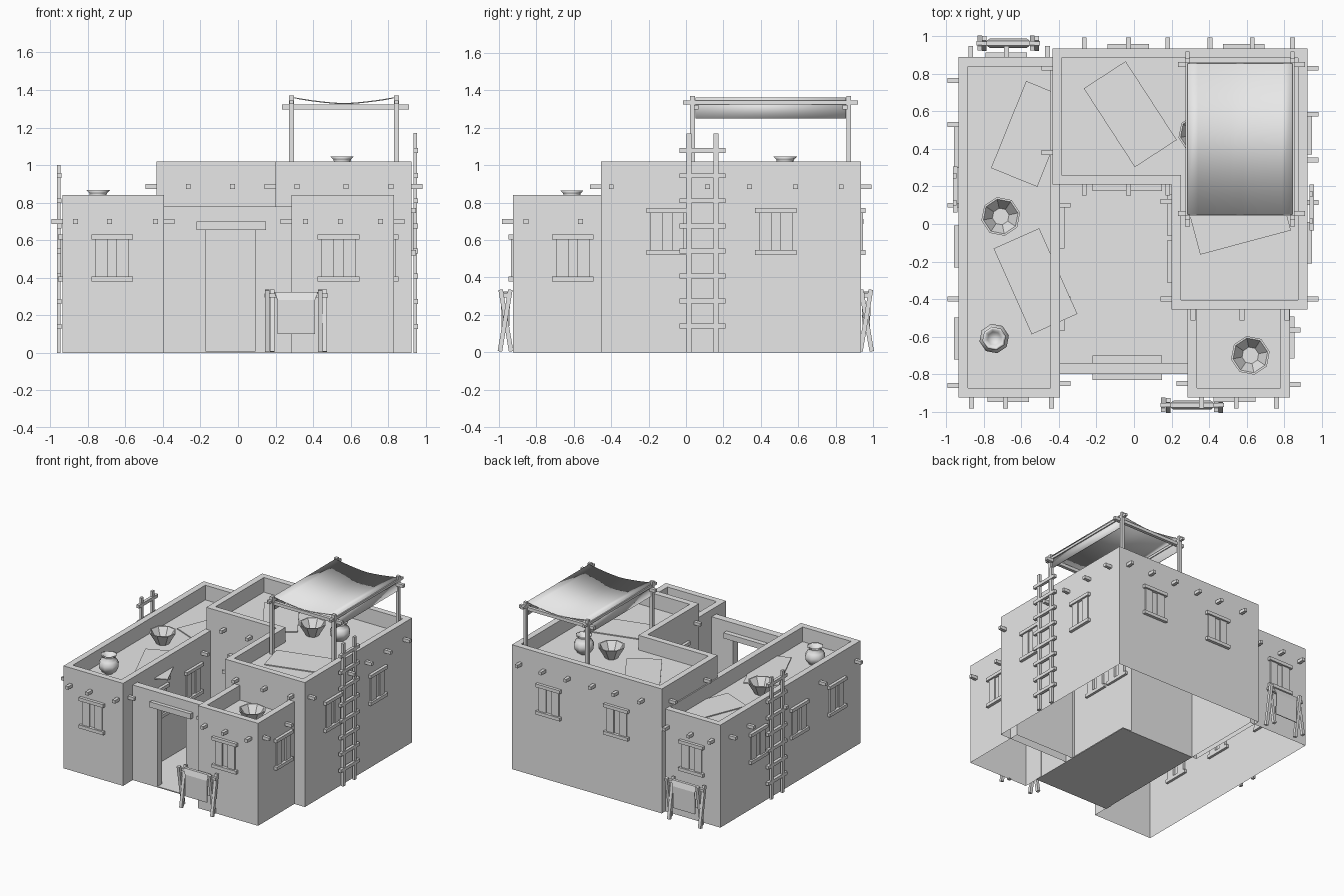
import bpy, bmesh, math
from mathutils import Vector, Matrix

cube = bpy.data.objects.get("Cube")
if cube:
    bpy.data.objects.remove(cube, do_unlink=True)

clay = bpy.data.materials.new("plain_clay")
clay.use_nodes = True
clay.diffuse_color = (0.8, 0.8, 0.8, 1)
clay.node_tree.nodes["Principled BSDF"].inputs["Base Color"].default_value = (0.8, 0.8, 0.8, 1)


def finish(name, bm, smooth=False):
    bmesh.ops.recalc_face_normals(bm, faces=bm.faces)
    mesh = bpy.data.meshes.new(name)
    bm.to_mesh(mesh)
    bm.free()
    mesh.materials.append(clay)
    obj = bpy.data.objects.new(name, mesh)
    bpy.context.collection.objects.link(obj)
    if smooth:
        for p in mesh.polygons:
            p.use_smooth = True
    return obj


def add_box(bm, center, size, turn=None):
    m = Matrix.Translation(center) @ (turn or Matrix()) @ Matrix.Diagonal((*size, 1))
    bmesh.ops.create_cube(bm, size=1, matrix=m)


def span(bm, x0, x1, y0, y1, z0, z1):
    add_box(bm, ((x0 + x1) / 2, (y0 + y1) / 2, (z0 + z1) / 2), (x1 - x0, y1 - y0, z1 - z0))


def add_pole(bm, a, b, t=0.026):
    a, b = Vector(a), Vector(b)
    d = b - a
    add_box(bm, (a + b) / 2, (t, t, d.length), d.to_track_quat('Z', 'X').to_matrix().to_4x4())


# Block with a raised parapet around a sunken flat roof, open underneath
def block(name, outer, inner, top, roof):
    bm = bmesh.new()
    rings = [[bm.verts.new((x, y, z)) for x, y in pts]
             for pts, z in ((outer, 0), (outer, top), (inner, top), (inner, roof))]
    n = len(outer)
    for a, b in zip(rings, rings[1:]):
        for i in range(n):
            j = (i + 1) % n
            bm.faces.new((a[i], a[j], b[j], b[i]))
    bm.faces.new(rings[-1])
    finish(name, bm)


def rect(x0, x1, y0, y1, inset=0.0):
    x0, x1, y0, y1 = x0 + inset, x1 - inset, y0 + inset, y1 - inset
    return [(x0, y0), (x1, y0), (x1, y1), (x0, y1)]


def ell(i):
    return [(-0.435 + i, 0.21 + i), (0.2 + i, 0.21 + i), (0.2 + i, -0.455 + i),
            (0.925 - i, -0.455 + i), (0.925 - i, 0.935 - i), (-0.435 + i, 0.935 - i)]


LOW, HIGH = 0.72, 0.9
left_wing = (-0.935, -0.395, -0.925, 0.89)
front_room = (0.285, 0.83, -0.925, -0.38)
block("left_wing", rect(*left_wing), rect(*left_wing, 0.05), 0.84, LOW)
block("front_room", rect(*front_room), rect(*front_room, 0.05), 0.84, LOW)
block("upper_block", ell(0), ell(0.05), 1.02, HIGH)

# Courtyard wall with doorway, and floor
bm = bmesh.new()
span(bm, -0.4, -0.17, -0.8, -0.74, 0, 0.78)
span(bm, 0.09, 0.29, -0.8, -0.74, 0, 0.78)
span(bm, -0.17, 0.09, -0.8, -0.74, 0.66, 0.78)
finish("courtyard_wall", bm)
bm = bmesh.new()
span(bm, -0.395, 0.285, -0.8, 0.21, 0.0, 0.008)
finish("courtyard_floor", bm)
bm = bmesh.new()
span(bm, -0.22, 0.15, -0.83, -0.7, 0.655, 0.7)
span(bm, -0.22, 0.15, 0.175, 0.22, 0.655, 0.7)
finish("door_lintels", bm)

# Outward facing walls: x/y normal and wall position
DIRS = {'F': (0, -1), 'B': (0, 1), 'R': (1, 0), 'L': (-1, 0)}


def on_wall(bm, side, wall, along, z, wide, high, out):
    dx, dy = DIRS[side]
    inner = 0.02
    mid = wall + (dx + dy) * (out - inner) / 2
    if dx:
        add_box(bm, (mid, along, z), (out + inner, wide, high))
    else:
        add_box(bm, (along, mid, z), (wide, out + inner, high))


# Windows: lintel, sill and two narrow panels
windows = [('F', -0.925, 0.505, (-0.67, 0.535)), ('R', 0.83, 0.505, (-0.605,)),
           ('R', 0.925, 0.645, (-0.1, 0.48)), ('B', 0.935, 0.645, (-0.03, 0.585)),
           ('B', 0.89, 0.505, (-0.68,)), ('L', -0.935, 0.505, (-0.61, -0.12, 0.41)),
           ('R', -0.395, 0.505, (-0.46, -0.02)), ('L', 0.2, 0.645, (-0.2, 0.05))]
bm = bmesh.new()
for side, wall, z, places in windows:
    for p in places:
        for s in (-1, 1):
            on_wall(bm, side, wall, p, z + s * 0.112, 0.222, 0.027, 0.024)
            on_wall(bm, side, wall, p + s * 0.057, z, 0.066, 0.2, 0.01)
finish("windows", bm)

# Projecting roof beam ends
beams = [('F', -0.925, 0.7, (-0.865, -0.685, -0.44, 0.36, 0.545, 0.76)),
         ('L', -0.935, 0.7, (0.765, 0.53, 0.1, -0.4, -0.86)),
         ('R', -0.395, 0.7, (-0.85, -0.4, 0.1)), ('B', 0.89, 0.7, (-0.87, -0.68, -0.46)),
         ('R', 0.83, 0.7, (-0.855, -0.565)), ('L', 0.285, 0.7, (-0.85,)),
         ('F', -0.455, 0.885, (0.315, 0.575, 0.815)), ('F', 0.21, 0.885, (-0.265, -0.03, 0.18)),
         ('B', 0.935, 0.885, (-0.265, -0.03, 0.18, 0.405, 0.63, 0.845)),
         ('R', 0.925, 0.885, (-0.4, 0.115, 0.34, 0.585, 0.83)),
         ('L', -0.435, 0.885, (0.38, 0.83)), ('L', 0.2, 0.885, (-0.4, 0.12))]
bm = bmesh.new()
for side, wall, z, places in beams:
    for p in places:
        on_wall(bm, side, wall, p, z, 0.026, 0.026, 0.058)
finish("beam_ends", bm)


# Ladders against the side walls
def ladder(name, x, y, height, rungs):
    bm = bmesh.new()
    for s in (-1, 1):
        add_box(bm, (x, y + s * 0.072, height / 2), (0.02, 0.028, height))
    for i in range(rungs):
        add_box(bm, (x + 0.003, y, 0.14 + i * 0.134), (0.024, 0.245, 0.026))
    finish(name, bm)


ladder("right_ladder", 0.945, 0.088, 1.17, 8)
ladder("left_ladder", -0.955, 0.185, 1.0, 7)

# Mats on the roofs
mats = [(-0.545, 0.48, LOW, 68), (-0.525, -0.305, LOW, -66),
        (-0.02, 0.585, HIGH, -57), (0.56, 0.03, HIGH, 15)]
for x, y, z, a in mats:
    bm = bmesh.new()
    add_box(bm, (x, y, z + 0.004), (0.5, 0.266, 0.008), Matrix.Rotation(math.radians(a), 4, 'Z'))
    finish("roof_mat", bm)


# Jars and bowls turned from profiles
def lathe(name, profile, place, smooth):
    bm = bmesh.new()
    verts = [bm.verts.new((r, 0, z)) for r, z in profile]
    edges = [bm.edges.new(p) for p in zip(verts, verts[1:])]
    bmesh.ops.spin(bm, geom=verts + edges, cent=(0, 0, 0), axis=(0, 0, 1),
                   angle=math.tau, steps=8)
    bmesh.ops.remove_doubles(bm, verts=bm.verts, dist=0.0005)
    bmesh.ops.rotate(bm, verts=bm.verts, matrix=Matrix.Rotation(0.2, 3, 'Z'))
    bmesh.ops.translate(bm, verts=bm.verts, vec=place)
    finish(name, bm, smooth)


jar = [(0, 0), (0.045, 0), (0.075, 0.04), (0.08, 0.07), (0.065, 0.1), (0.045, 0.118),
       (0.048, 0.13), (0.064, 0.146), (0.05, 0.146), (0.036, 0.118), (0, 0.1)]
bowl = [(0, 0), (0.05, 0), (0.105, 0.095), (0.094, 0.095), (0.045, 0.012), (0, 0.012)]
for x, y, z in ((-0.745, -0.61, LOW), (0.555, 0.53, HIGH)):
    lathe("jar", jar, (x, y, z), True)
for x, y, z in ((-0.71, 0.04, LOW), (0.62, -0.7, LOW), (0.34, 0.48, HIGH)):
    lathe("bowl", bowl, (x, y, z), False)

# Rooftop shade: posts, poles and sagging cloth
bm = bmesh.new()
X0, X1, Y0, Y1 = 0.285, 0.845, 0.035, 0.87
for x in (X0, X1):
    for y in (Y0, Y1):
        add_pole(bm, (x, y, HIGH), (x, y, 1.37))
    add_pole(bm, (x, Y0 - 0.05, 1.335), (x, Y1 + 0.05, 1.335), 0.02)
for y in (Y0 + 0.02, Y1 - 0.02):
    add_pole(bm, (X0 - 0.05, y, 1.31), (X1 + 0.065, y, 1.31))
finish("shade_frame", bm)

bm = bmesh.new()
steps = 10
section = [(X0 - 0.004, 1.25)]
for i in range(steps + 1):
    t = i / steps
    section.append((X0 + (X1 - X0) * t, 1.33 + 0.033 * abs(2 * t - 1) ** 1.5))
section.append((X1 + 0.004, 1.25))
rows = [[bm.verts.new((x, y, z)) for x, z in section] for y in (Y0 + 0.015, Y1 - 0.015)]
for i in range(len(section) - 1):
    bm.faces.new((rows[0][i], rows[0][i + 1], rows[1][i + 1], rows[1][i]))
cloth = finish("shade_cloth", bm, True)
mod = cloth.modifiers.new("thickness", 'SOLIDIFY')
mod.thickness = 0.006
bpy.context.view_layer.objects.active = cloth
cloth.select_set(True)
bpy.ops.object.shade_smooth_by_angle(angle=math.radians(40))


# Drying racks: crossed legs, a top pole and a draped hide
def rack(x, y, out):
    bm = bmesh.new()
    for s in (-1, 1):
        for k in (-1, 1):
            add_pole(bm, (x + s * 0.14 + k * 0.013, y - k * 0.03, 0.005),
                     (x + s * 0.14 + k * 0.013, y + k * 0.026, 0.335), 0.024)
    add_pole(bm, (x - 0.17, y, 0.305), (x + 0.17, y, 0.305), 0.022)
    finish("rack_frame", bm)
    bm = bmesh.new()
    drape = [(0.1, 0.02, 0.1), (0.28, 0.024, 0.1), (0.325, 0.012, 0.115),
             (0.325, -0.012, 0.115), (0.28, -0.024, 0.1), (0.14, -0.02, 0.1)]
    loops = [[bm.verts.new((x + s * w, y + out * d, z)) for s in (-1, 1)] for z, d, w in drape]
    for a, b in zip(loops, loops[1:]):
        bm.faces.new((a[0], a[1], b[1], b[0]))
    hide = finish("rack_hide", bm)
    hide.modifiers.new("thickness", 'SOLIDIFY').thickness = 0.006


rack(0.31, -0.965, -1)
rack(-0.67, 0.963, 1)
